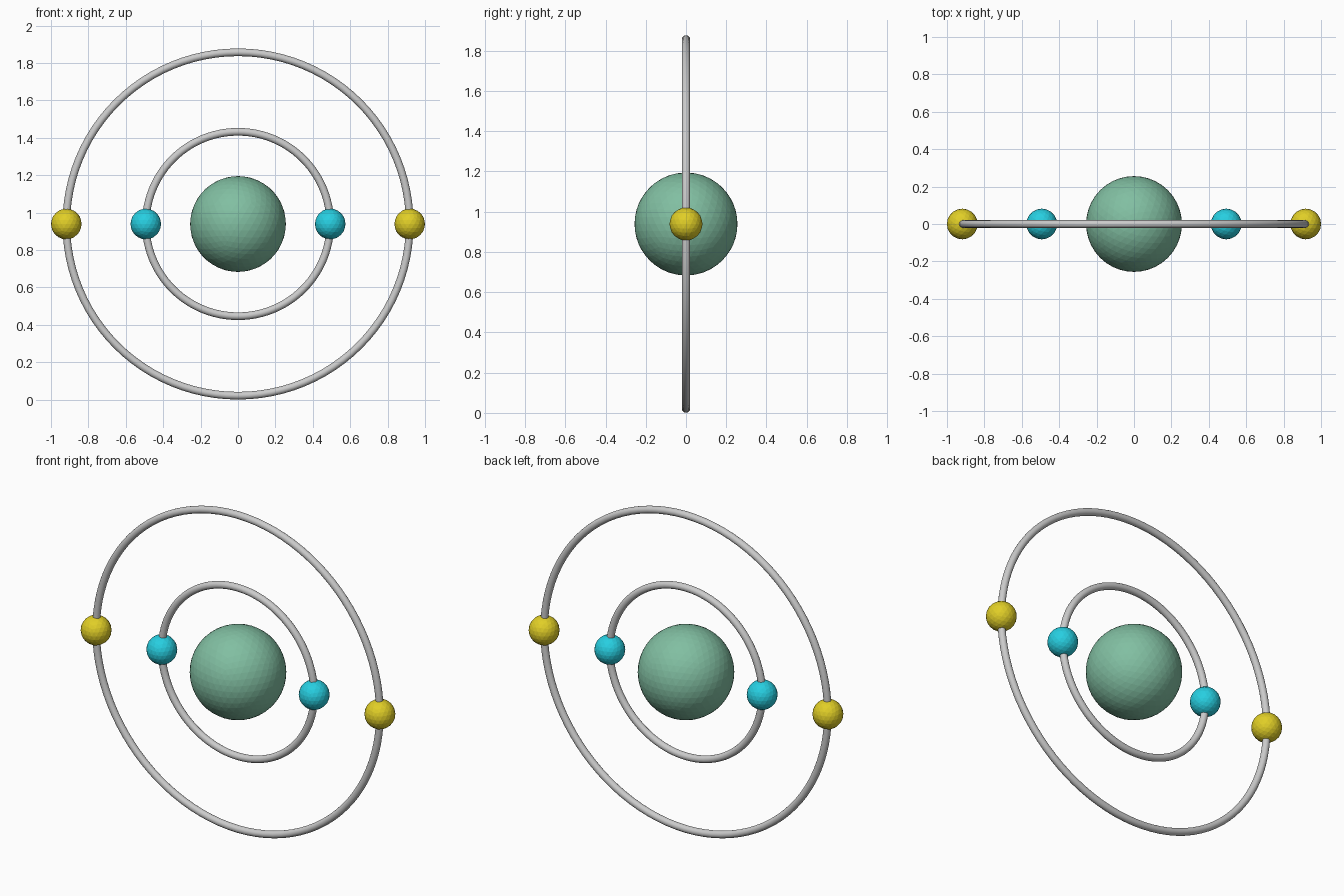
import bpy
from math import radians

if "Cube" in bpy.data.objects:
    bpy.data.objects.remove(bpy.data.objects["Cube"])

CENTRE_Z = 0.939
TUBE = 0.0204


def material(name, rgb):
    mat = bpy.data.materials.new(name)
    mat.diffuse_color = (*rgb, 1.0)
    mat.use_nodes = True
    mat.node_tree.nodes["Principled BSDF"].inputs["Base Color"].default_value = mat.diffuse_color
    return mat


def ball(name, x, radius, subdivisions, mat):
    bpy.ops.mesh.primitive_ico_sphere_add(
        subdivisions=subdivisions, radius=radius, location=(x, 0, CENTRE_Z))
    obj = bpy.context.object
    obj.name = name
    obj.data.materials.append(mat)


def orbit(name, radius):
    bpy.ops.mesh.primitive_torus_add(
        major_radius=radius, minor_radius=TUBE,
        major_segments=96, minor_segments=16,
        location=(0, 0, CENTRE_Z), rotation=(radians(90), 0, 0))
    bpy.context.object.name = name
    bpy.ops.object.shade_smooth_by_angle(angle=radians(40))


green = material("green", (0.22, 0.52, 0.36))
cyan = material("cyan", (0.02, 0.62, 0.75))
yellow = material("yellow", (0.75, 0.62, 0.02))

# Central ball
ball("nucleus", 0, 0.256, 4, green)

# Two upright rings, each with a pair of opposite balls
for label, radius, mat in (("inner", 0.493, cyan), ("outer", 0.918, yellow)):
    orbit(label + "_orbit_ring", radius)
    for side, sign in (("left", -1), ("right", 1)):
        ball(f"{label}_electron_{side}", sign * radius, 0.082, 3, mat)
